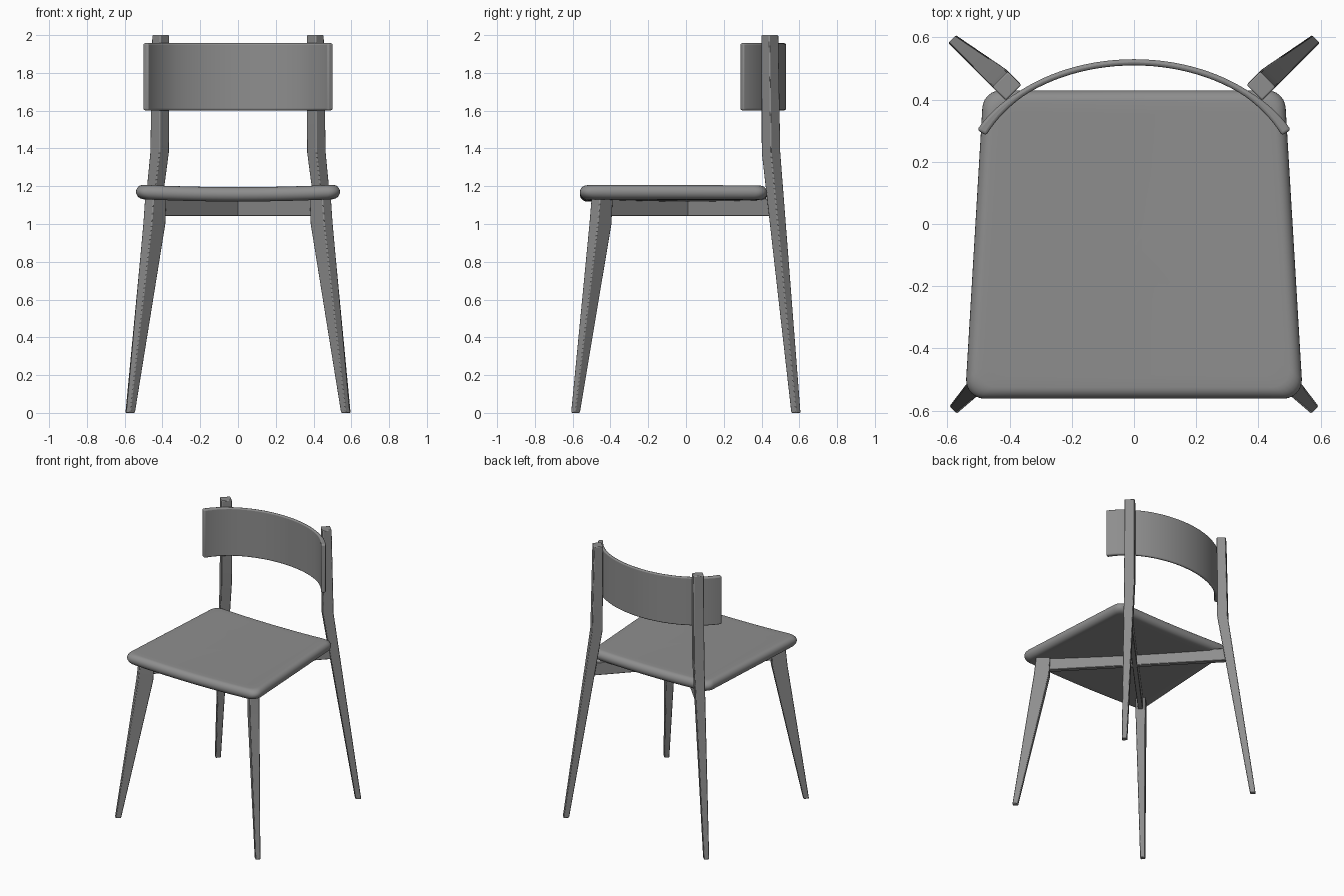
import bpy, bmesh, math
from mathutils import Vector

if "Cube" in bpy.data.objects:
    bpy.data.objects.remove(bpy.data.objects["Cube"])

dark = bpy.data.materials.new("dark_grey")
dark.diffuse_color = (0.27, 0.27, 0.27, 1)
dark.use_nodes = True
dark.node_tree.nodes["Principled BSDF"].inputs["Base Color"].default_value = dark.diffuse_color


def make_object(name, bm, bevel=0.0, segments=2, mirror=False, angle=35):
    bmesh.ops.recalc_face_normals(bm, faces=bm.faces)
    mesh = bpy.data.meshes.new(name)
    bm.to_mesh(mesh)
    bm.free()
    mesh.materials.append(dark)
    ob = bpy.data.objects.new(name, mesh)
    bpy.context.collection.objects.link(ob)
    if mirror:
        ob.modifiers.new("mirror", 'MIRROR')
    if bevel:
        m = ob.modifiers.new("bevel", 'BEVEL')
        m.width, m.segments = bevel, segments
        m.limit_method, m.angle_limit = 'ANGLE', math.radians(40)
    bpy.ops.object.select_all(action='DESELECT')
    ob.select_set(True)
    bpy.context.view_layer.objects.active = ob
    bpy.ops.object.shade_smooth_by_angle(angle=math.radians(angle))
    return ob


def loft(rings):
    bm = bmesh.new()
    loops = [[bm.verts.new(p) for p in ring] for ring in rings]
    n = len(loops[0])
    for a, b in zip(loops, loops[1:]):
        for i in range(n):
            bm.faces.new((a[i], a[(i + 1) % n], b[(i + 1) % n], b[i]))
    bm.faces.new(loops[0])
    bm.faces.new(loops[-1])
    return bm


# Tapered legs, turned 45 degrees; sections are x, y, z, width, depth
def leg(name, sections, side):
    u = Vector((1, side, 0)).normalized()
    v = Vector((-u.y, u.x, 0))
    rings = []
    for x, y, z, w, d in sections:
        c = Vector((x, y, z))
        rings.append([c + u * d * i / 2 + v * w * j / 2
                      for i, j in ((-1, -1), (1, -1), (1, 1), (-1, 1))])
    return make_object(name, loft(rings), bevel=0.005, mirror=True)


leg("front_legs", [(0.569, -0.585, 0, 0.034, 0.037),
                   (0.443, -0.453, 1.0, 0.066, 0.104),
                   (0.436, -0.444, 1.135, 0.066, 0.098)], -1)
leg("back_legs", [(0.572, 0.582, 0, 0.036, 0.038),
                  (0.415, 0.450, 1.38, 0.072, 0.072),
                  (0.409, 0.444, 2.0, 0.070, 0.062)], 1)

# Crossed rails under the seat
for name, s in (("cross_rail_a", 1), ("cross_rail_b", -1)):
    a, b = Vector((-0.43 * s, -0.44, 0)), Vector((0.45 * s, 0.48, 0))
    d = (b - a).normalized()
    n = Vector((-d.y, d.x, 0)) * 0.017
    rings = [[p + n * i + Vector((0, 0, z)) for p, i in
              ((a, -1), (b, -1), (b, 1), (a, 1))] for z in (1.042, 1.135)]
    make_object(name, loft(rings), bevel=0.003, segments=1)

# Seat: rounded trapezoid outline, rounded rim, gently dished across x
R = 0.06
outline = []
for cx, cy, start in ((0.54 - R, -0.562 + R, -90), (0.488 - R, 0.43 - R, 0),
                      (-0.488 + R, 0.43 - R, 90), (-0.54 + R, -0.562 + R, 180)):
    arc = [Vector((cx + R * math.cos(math.radians(start + k * 15)),
                   cy + R * math.sin(math.radians(start + k * 15)), 0))
           for k in range(7)]
    outline.append(arc)
points = []
for i, arc in enumerate(outline):
    nxt = outline[(i + 1) % 4][0]
    points += arc + [arc[-1].lerp(nxt, k / 12) for k in range(1, 12)]

profile = [(s, -0.038) for s in (0.02, 0.3, 0.6, 0.85)]
profile += [(0.925 + 0.075 * math.cos(math.radians(a)),
             0.038 * math.sin(math.radians(a))) for a in range(-90, 91, 15)]
profile += [(s, 0.038) for s in (0.85, 0.6, 0.3, 0.02)]
mid = Vector((0, -0.066, 0))
rings = []
for s, h in profile:
    ring = []
    for p in points:
        q = mid + (p - mid) * s
        q.z = 1.157 + h + 0.012 * (q.x / 0.5) ** 2
        ring.append(q)
    rings.append(ring)
make_object("seat", loft(rings), angle=50)

# Curved backrest: elliptical band, thicker towards its ends
N = 40
outer, inner = [], []
for k in range(N + 1):
    t = math.radians(65.2) * (2 * k / N - 1)
    c = Vector((0.54 * math.sin(t), 0.13 + 0.39 * math.cos(t), 0))
    n = Vector((math.sin(t) / 0.54, math.cos(t) / 0.39, 0)).normalized()
    half = 0.010 + 0.007 * max(0, (abs(c.x) - 0.36) / 0.13)
    outer.append(c + n * half)
    inner.append(c - n * half)
band = outer + inner[::-1]
rings = [[p + Vector((0, 0, z)) for p in band] for z in (1.602, 1.957)]
make_object("backrest", loft(rings), bevel=0.009, segments=3)
